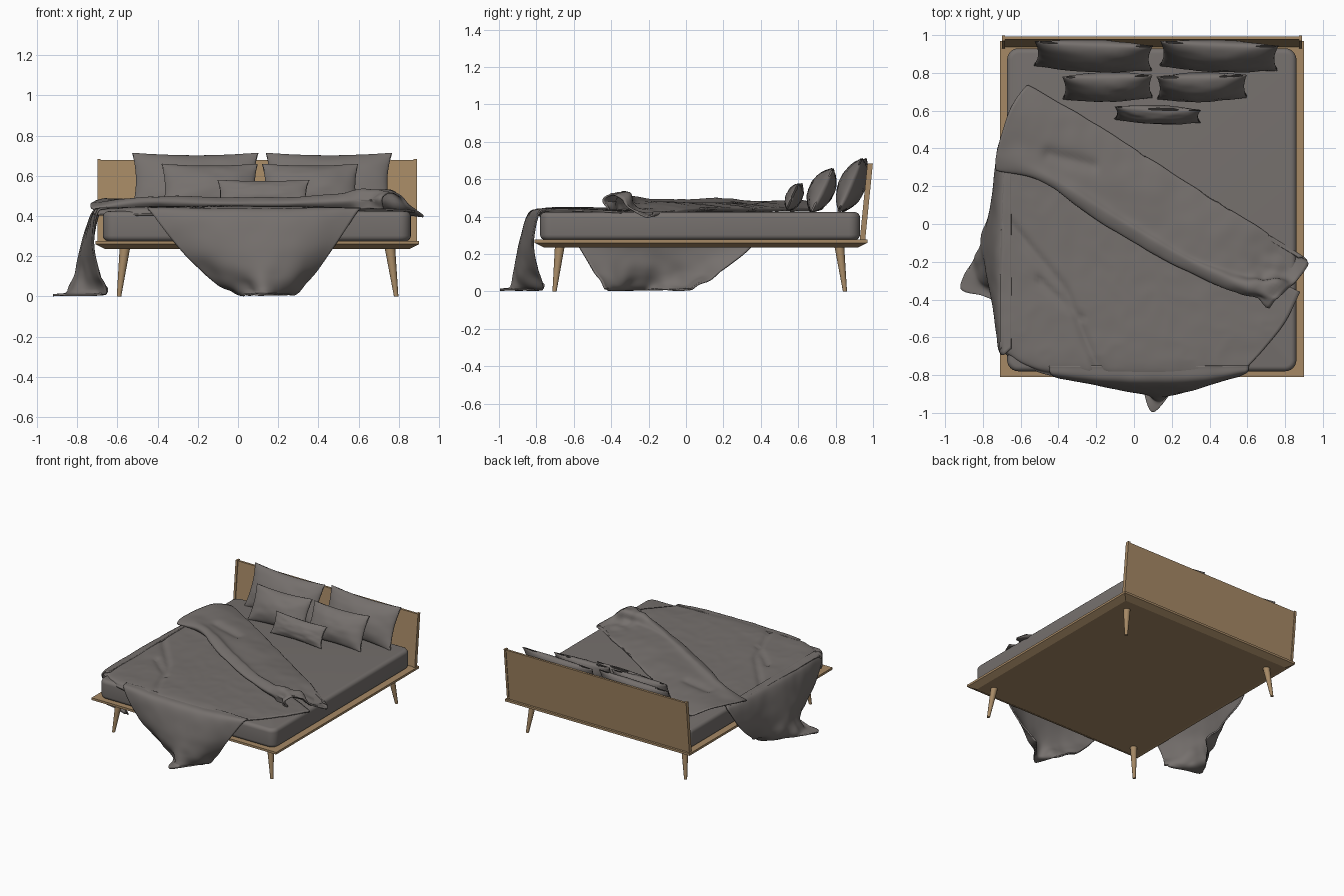
import bpy, bmesh, math
from mathutils import Vector, Matrix, noise

if "Cube" in bpy.data.objects:
    bpy.data.objects.remove(bpy.data.objects["Cube"])


def material(name, rgb):
    m = bpy.data.materials.new(name)
    m.diffuse_color = (*rgb, 1)
    m.use_nodes = True
    m.node_tree.nodes["Principled BSDF"].inputs["Base Color"].default_value = m.diffuse_color
    return m


WOOD = material("warm wood", (0.38, 0.25, 0.13))
CLOTH = material("grey brown linen", (0.18, 0.163, 0.154))


def finish(name, bm, mat, smooth=False):
    bmesh.ops.recalc_face_normals(bm, faces=bm.faces)
    me = bpy.data.meshes.new(name)
    bm.to_mesh(me)
    bm.free()
    me.materials.append(mat)
    for p in me.polygons:
        p.use_smooth = smooth
    ob = bpy.data.objects.new(name, me)
    bpy.context.collection.objects.link(ob)
    return ob


def box(bm, lo, hi):
    lo, hi = Vector(lo), Vector(hi)
    mat = Matrix.Translation((lo + hi) / 2) @ Matrix.Diagonal((*(hi - lo), 1))
    return bmesh.ops.create_cube(bm, size=1, matrix=mat)["verts"]


def spline(pts, n):
    """Catmull-Rom resampling of a polyline to n points."""
    pts = [Vector(p) for p in pts]
    pts = [2 * pts[0] - pts[1]] + pts + [2 * pts[-1] - pts[-2]]
    out = []
    for i in range(n):
        t = i / (n - 1) * (len(pts) - 3)
        k = min(int(t), len(pts) - 4)
        t -= k
        a, b, c, d = pts[k:k + 4]
        out.append(0.5 * (2 * b + (c - a) * t + (2 * a - 5 * b + 4 * c - d) * t * t
                          + (3 * b - a - 3 * c + d) * t ** 3))
    return out


def seg_dist(p, a, b):
    a, b, p = Vector(a), Vector(b), Vector((p.x, p.y))
    t = max(0, min(1, (p - a).dot(b - a) / (b - a).length_squared))
    return (p - a - t * (b - a)).length


def cloth(name, rows, nu, nv, wrinkle, thick=0.01):
    """Loft a sheet through rows of points, wrinkle it and give it thickness."""
    rows = [spline(r, nu) for r in rows]
    cols = [spline([r[i] for r in rows], nv) for i in range(nu)]
    bm = bmesh.new()
    vs = [[bm.verts.new(p) for p in c] for c in cols]
    for i in range(nu - 1):
        for j in range(nv - 1):
            bm.faces.new((vs[i][j], vs[i + 1][j], vs[i + 1][j + 1], vs[i][j + 1]))
    bm.normal_update()
    moves = [(v, v.co + v.normal * wrinkle(v.co)) for v in bm.verts]
    for v, co in moves:
        v.co = co
        v.co.z = max(v.co.z, 0.006)
    ob = finish(name, bm, CLOTH, True)
    mod = ob.modifiers.new("thickness", "SOLIDIFY")
    mod.thickness, mod.offset = thick, 0
    return ob


# platform: slab whose underside is chamfered inwards
bm = bmesh.new()
box(bm, (-0.71, -0.81, 0.26), (0.90, 0.97, 0.277))
under = box(bm, (-0.71, -0.81, 0.235), (0.90, 0.97, 0.26))
for v in under:
    if v.co.z < 0.25:
        v.co.x += 0.05 if v.co.x < 0 else -0.05
        v.co.y += 0.05 if v.co.y < 0 else -0.05
finish("platform", bm, WOOD)

# headboard: leaning panel with a narrow end board on each side
bm = bmesh.new()
box(bm, (-0.683, 0.935, 0.265), (0.873, 0.952, 0.68))
for x in (-0.70, 0.873):
    box(bm, (x, 0.928, 0.265), (x + 0.017, 0.957, 0.685))
for v in bm.verts:
    v.co.y += 0.042 * (v.co.z - 0.265) / 0.42
finish("headboard", bm, WOOD)

# splayed tapered legs
for side, x0, x1 in (("left", -0.592, -0.563), ("right", 0.787, 0.756)):
    for end, y0, y1 in (("front", -0.703, -0.675), ("back", 0.85, 0.82)):
        bm = bmesh.new()
        bmesh.ops.create_cone(bm, cap_ends=True, segments=20, radius1=0.011, radius2=0.026, depth=0.24)
        for v in bm.verts:
            top = v.co.z > 0
            v.co.x += x1 if top else x0
            v.co.y += y1 if top else y0
            v.co.z += 0.12
        leg = finish(f"{end}_{side}_leg", bm, WOOD)
        for p in leg.data.polygons:
            p.use_smooth = len(p.vertices) == 4

# mattress
bm = bmesh.new()
box(bm, (-0.672, -0.78, 0.275), (0.86, 0.93, 0.424))
bmesh.ops.bevel(bm, geom=[e for e in bm.edges if abs(e.verts[0].co.z - e.verts[1].co.z) > 0.1],
                offset=0.06, segments=6, profile=0.5, affect='EDGES')
bmesh.ops.bevel(bm, geom=[e for e in bm.edges if abs(e.verts[0].co.z - e.verts[1].co.z) < 0.01],
                offset=0.028, segments=5, profile=0.5, affect='EDGES')
finish("mattress", bm, CLOTH, True)


# pillows: two bulged faces meeting at a pinched rim with pointed corners
def pillow(name, x, base, top, width, thick, yaw=0, n=24):
    base, top = Vector((x, *base)), Vector((x, *top))
    up = top - base
    height = up.length
    lean = math.atan2(up.y, up.z)
    bm = bmesh.new()
    for s in (-1, 1):
        g = {}
        for i in range(n + 1):
            for j in range(n + 1):
                u, v = -math.cos(math.pi * i / n), -math.cos(math.pi * j / n)
                bulge = (max(0, 1 - u * u) * max(0, 1 - v * v)) ** 0.6
                w = 0.006 * noise.noise(Vector((u * 3 + x * 9, v * 3, s))) * bulge ** 0.5
                g[i, j] = bm.verts.new((u * width / 2 * (1 - 0.07 * (1 - v * v)),
                                        s * (bulge * thick / 2 + w + 0.002),
                                        v * height / 2 * (1 - 0.10 * (1 - u * u))))
        for i in range(n):
            for j in range(n):
                bm.faces.new((g[i, j], g[i + 1, j], g[i + 1, j + 1], g[i, j + 1]))
    bmesh.ops.remove_doubles(bm, verts=bm.verts, dist=0.0045)
    bm.transform(Matrix.Translation((base + top) / 2) @ Matrix.Rotation(yaw, 4, 'Z')
                 @ Matrix.Rotation(-lean, 4, 'X'))
    finish(name, bm, CLOTH, True)


for side, xb, xm, yaw in (("left", -0.215, -0.14, -0.04), ("right", 0.45, 0.36, -0.04)):
    pillow(f"back_{side}_pillow", xb, (0.825, 0.42), (0.955, 0.715), 0.63, 0.14, yaw)
    pillow(f"middle_{side}_pillow", xm, (0.665, 0.42), (0.785, 0.66), 0.48, 0.13, -yaw / 2)
pillow("small_front_pillow", 0.125, (0.545, 0.43), (0.612, 0.58), 0.46, 0.085, -0.04)


# duvet wrinkles
def soft(p):
    return 0.006 * noise.noise(p * 4) + 0.003 * noise.noise(p * 11)


def top_wrinkle(p):
    d = min(seg_dist(p, (-0.67, 0.02), (-0.36, -0.35)), seg_dist(p, (-0.36, -0.35), (-0.18, -0.8)),
            seg_dist(p, (-0.5, -0.3), (-0.28, -0.5)))
    return abs(soft(p)) + 0.016 * math.exp(-(d / 0.02) ** 2)


def hang_wrinkle(p):
    low = max(0, 1 - p.z / 0.2)
    return soft(p) + low * 0.03 * noise.noise(p * 10) * min(1, p.z / 0.03)


def fold_wrinkle(p):
    near = math.exp(-((p.x - 0.72) ** 2 + (p.y + 0.36) ** 2) / 0.02)
    d = seg_dist(p, (-0.45, 0.37), (-0.22, 0.31))
    return soft(p) + near * 0.05 * noise.noise(p * 14) + 0.015 * math.exp(-(d / 0.035) ** 2)


def sheet_rows(table, axis):
    """Each row: height, then pairs (along, outward); axis 0 runs along x, 1 along y."""
    return [[(a, b, z) if axis == 0 else (b, a, z) for a, b in pts] for z, *pts in table]


# duvet lying on the mattress
cloth("duvet_top", [
    [(-0.68, 0.42, 0.436), (-0.2, 0.2, 0.436), (0.3, -0.08, 0.436), (0.88, -0.36, 0.425)],
    [(-0.70, 0.05, 0.436), (-0.2, -0.15, 0.44), (0.3, -0.38, 0.44), (0.80, -0.52, 0.432)],
    [(-0.71, -0.38, 0.436), (-0.3, -0.52, 0.445), (0.2, -0.64, 0.445), (0.69, -0.66, 0.432)],
    [(-0.71, -0.62, 0.43), (-0.46, -0.74, 0.44), (0.1, -0.76, 0.442), (0.60, -0.76, 0.432)],
    [(-0.72, -0.66, 0.41), (-0.58, -0.75, 0.405), (-0.38, -0.81, 0.41), (0.1, -0.83, 0.42),
     (0.59, -0.79, 0.415)]], 90, 70, top_wrinkle)

# duvet corners hanging to the floor
cloth("duvet_front_hang", sheet_rows([
    (0.440, (-0.45, -0.75), (-0.2, -0.75), (0.10, -0.75), (0.35, -0.75), (0.61, -0.75)),
    (0.415, (-0.43, -0.80), (-0.2, -0.83), (0.10, -0.84), (0.36, -0.83), (0.59, -0.79)),
    (0.250, (-0.30, -0.82), (-0.12, -0.865), (0.12, -0.89), (0.33, -0.87), (0.48, -0.82)),
    (0.100, (-0.15, -0.79), (0.00, -0.87), (0.13, -0.915), (0.27, -0.87), (0.37, -0.79)),
    (0.020, (-0.03, -0.76), (0.04, -0.85), (0.13, -0.93), (0.21, -0.85), (0.29, -0.76)),
    (0.008, (0.02, -0.79), (0.05, -0.88), (0.10, -0.995), (0.20, -0.88), (0.26, -0.79))], 0),
    60, 50, hang_wrinkle)
cloth("duvet_left_hang", sheet_rows([
    (0.440, (0.44, -0.65), (0.2, -0.65), (-0.12, -0.65), (-0.4, -0.65), (-0.66, -0.65)),
    (0.415, (0.46, -0.69), (0.2, -0.71), (-0.12, -0.72), (-0.4, -0.72), (-0.69, -0.70)),
    (0.250, (0.36, -0.72), (0.12, -0.755), (-0.12, -0.775), (-0.35, -0.76), (-0.58, -0.72)),
    (0.100, (0.18, -0.69), (0.05, -0.76), (-0.14, -0.81), (-0.33, -0.76), (-0.49, -0.69)),
    (0.020, (0.05, -0.65), (-0.05, -0.75), (-0.22, -0.85), (-0.36, -0.76), (-0.43, -0.65)),
    (0.008, (0.00, -0.69), (-0.12, -0.79), (-0.33, -0.92), (-0.38, -0.80), (-0.42, -0.70))], 1),
    60, 50, hang_wrinkle)

# turned-back band across the bed
cloth("duvet_fold", [
    [(-0.54, 0.69, 0.43), (-0.2, 0.49, 0.43), (0.15, 0.27, 0.43), (0.5, 0.05, 0.43), (0.87, -0.18, 0.42)],
    [(-0.57, 0.73, 0.45), (-0.2, 0.515, 0.445), (0.15, 0.29, 0.445), (0.5, 0.07, 0.445), (0.90, -0.18, 0.41)],
    [(-0.65, 0.62, 0.485), (-0.28, 0.40, 0.47), (0.1, 0.16, 0.465), (0.45, -0.06, 0.465), (0.92, -0.22, 0.40)],
    [(-0.70, 0.48, 0.475), (-0.38, 0.28, 0.475), (0, 0.03, 0.47), (0.4, -0.2, 0.475), (0.85, -0.31, 0.46)],
    [(-0.73, 0.36, 0.46), (-0.45, 0.245, 0.49), (-0.1, 0.03, 0.49), (0.3, -0.20, 0.49), (0.76, -0.39, 0.535)],
    [(-0.73, 0.29, 0.44), (-0.48, 0.225, 0.47), (-0.14, -0.01, 0.465), (0.27, -0.24, 0.465), (0.72, -0.44, 0.49)],
    [(-0.70, 0.30, 0.43), (-0.44, 0.23, 0.435), (-0.1, 0.0, 0.435), (0.3, -0.22, 0.435), (0.72, -0.42, 0.435)]],
    110, 60, fold_wrinkle)
